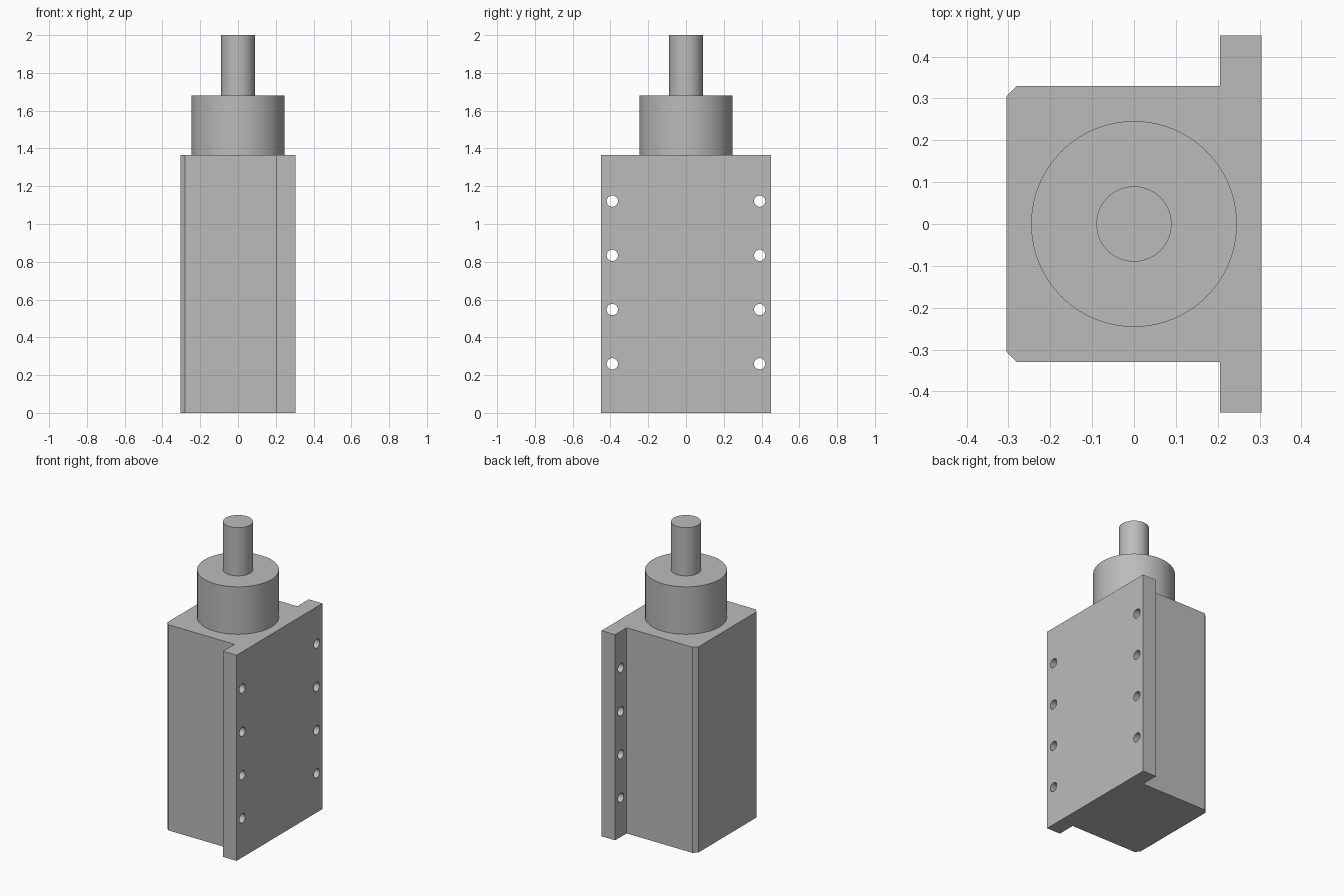
import bpy
import bmesh
import math
from mathutils import Matrix

cube = bpy.data.objects.get("Cube")
if cube:
    bpy.data.objects.remove(cube, do_unlink=True)

BODY_TOP = 1.365
COLLAR_TOP = 1.68
HOLE_Y = 0.39
HOLE_HEIGHTS = [0.26 + 0.287 * i for i in range(4)]

steel = bpy.data.materials.new("machined grey")
steel.use_nodes = True
grey = (0.5, 0.5, 0.5, 1)
steel.diffuse_color = grey
steel.node_tree.nodes["Principled BSDF"].inputs["Base Color"].default_value = grey


def finish(name, bm):
    bmesh.ops.recalc_face_normals(bm, faces=bm.faces[:])
    mesh = bpy.data.meshes.new(name)
    bm.to_mesh(mesh)
    bm.free()
    mesh.materials.append(steel)
    obj = bpy.data.objects.new(name, mesh)
    bpy.context.collection.objects.link(obj)
    return obj


def smooth(obj):
    bpy.ops.object.select_all(action="DESELECT")
    obj.select_set(True)
    bpy.context.view_layer.objects.active = obj
    bpy.ops.object.shade_smooth_by_angle(angle=math.radians(30))


def upright_cylinder(name, radius, bottom, top):
    bm = bmesh.new()
    bmesh.ops.create_cone(bm, cap_ends=True, segments=64, radius1=radius,
                          radius2=radius, depth=top - bottom,
                          matrix=Matrix.Translation((0, 0, (bottom + top) / 2)))
    smooth(finish(name, bm))


# Housing: chamfered block with a mounting flange, extruded from its half outline
half = [(-0.305, 0.305), (-0.28, 0.33), (0.205, 0.33), (0.205, 0.45), (0.305, 0.45)]
outline = half + [(x, -y) for x, y in reversed(half)]
bm = bmesh.new()
base = bm.faces.new([bm.verts.new((x, y, 0)) for x, y in outline])
extruded = bmesh.ops.extrude_face_region(bm, geom=[base], use_keep_orig=True)
top_verts = [v for v in extruded["geom"] if isinstance(v, bmesh.types.BMVert)]
bmesh.ops.translate(bm, verts=top_verts, vec=(0, 0, BODY_TOP))
housing = finish("housing", bm)

# Bolt holes drilled through both flange wings
bm = bmesh.new()
for y in (-HOLE_Y, HOLE_Y):
    for z in HOLE_HEIGHTS:
        place = Matrix.Translation((0.255, y, z)) @ Matrix.Rotation(math.pi / 2, 4, "Y")
        bmesh.ops.create_cone(bm, cap_ends=True, segments=32, radius1=0.03,
                              radius2=0.03, depth=0.2, matrix=place)
drill = finish("bolt_hole_cutter", bm)
drill.hide_render = True

cut = housing.modifiers.new("bolt holes", "BOOLEAN")
cut.operation = "DIFFERENCE"
cut.solver = "EXACT"
cut.object = drill
bpy.context.view_layer.objects.active = housing
bpy.ops.object.modifier_apply(modifier=cut.name)
bpy.data.objects.remove(drill, do_unlink=True)
smooth(housing)

# Collar and shaft on top
upright_cylinder("collar", 0.246, BODY_TOP, COLLAR_TOP)
upright_cylinder("shaft", 0.09, COLLAR_TOP, 2.0)
